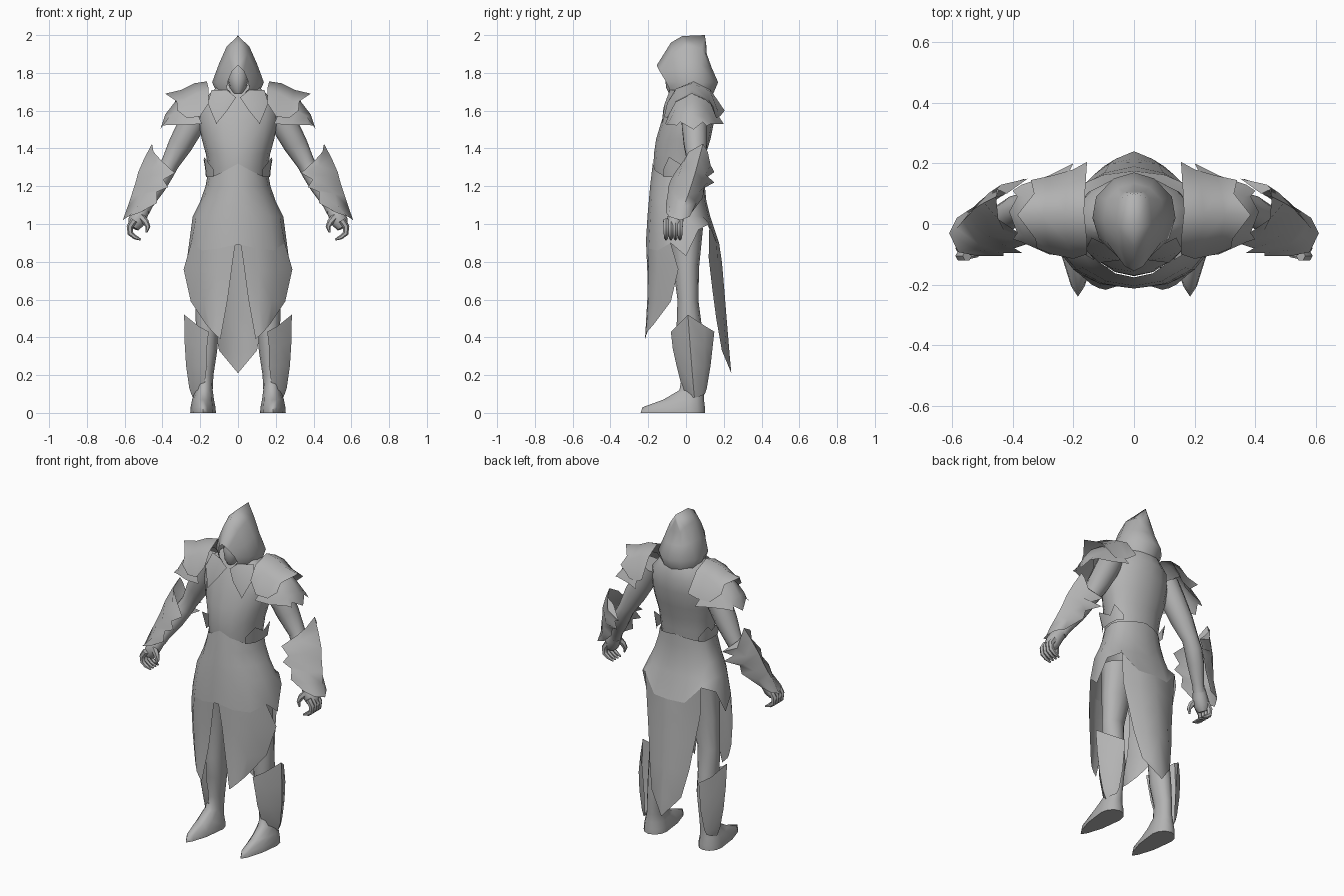
import bpy, bmesh, math
from mathutils import Vector

grey = bpy.data.materials.new("plain_grey")
grey.diffuse_color = (0.45, 0.45, 0.45, 1)


def finish(name, bm, ref, mirror=True, angle=50):
    """Weld, face outward from ref, smooth, mirror over x."""
    bmesh.ops.remove_doubles(bm, verts=bm.verts, dist=0.0005)
    bmesh.ops.recalc_face_normals(bm, faces=bm.faces)
    ref = Vector(ref)
    if sum(f.normal.dot(f.calc_center_median() - ref) * f.calc_area() for f in bm.faces) < 0:
        bmesh.ops.reverse_faces(bm, faces=bm.faces)
    me = bpy.data.meshes.new(name)
    bm.to_mesh(me)
    bm.free()
    me.materials.append(grey)
    for p in me.polygons:
        p.use_smooth = True
    me.set_sharp_from_angle(angle=math.radians(angle))
    ob = bpy.data.objects.new(name, me)
    bpy.context.collection.objects.link(ob)
    if mirror:
        m = ob.modifiers.new("mirror", 'MIRROR')
        m.use_clip = True
    return ob


def grid(bm, rows, closed=False):
    vs = [[bm.verts.new(p) for p in r] for r in rows]
    n = len(rows[0])
    for a, b in zip(vs, vs[1:]):
        for j in range(n if closed else n - 1):
            k = (j + 1) % n
            bm.faces.new((a[j], a[k], b[k], b[j]))
    return vs


def sheet(name, rows, ref, **kw):
    bm = bmesh.new()
    grid(bm, rows)
    return finish(name, bm, ref, **kw)


def loft(name, rings, mirror=True, n=12):
    """Stacked rings: x, y, z, half width, front depth, back depth, toe taper."""
    rows = []
    for x, y, z, rx, f, b, *t in rings:
        t = t[0] if t else 0
        row = []
        for i in range(n):
            a = 2 * math.pi * i / n
            s = math.sin(a)
            w = 1 - t * s * s if s < 0 else 1
            row.append((x + rx * math.cos(a) * w, y + s * (f if s < 0 else b), z))
        rows.append(row)
    bm = bmesh.new()
    vs = grid(bm, rows, True)
    bm.faces.new(vs[0])
    bm.faces.new(vs[-1])
    mid = rings[len(rings) // 2]
    return finish(name, bm, mid[:3], mirror)


def tube(name, path, n=8):
    """Round limb through points x, y, z, radius."""
    pts = [Vector(p[:3]) for p in path]
    rows = []
    for i, p in enumerate(pts):
        d = (pts[min(i + 1, len(pts) - 1)] - pts[max(i - 1, 0)]).normalized()
        u = d.cross(Vector((0, 1, 0))).normalized()
        v = d.cross(u)
        r = path[i][3]
        rows.append([p + r * (math.cos(2 * math.pi * k / n) * u + math.sin(2 * math.pi * k / n) * v)
                     for k in range(n)])
    bm = bmesh.new()
    vs = grid(bm, rows, True)
    bm.faces.new(vs[0])
    bm.faces.new(vs[-1])
    return finish(name, bm, pts[len(pts) // 2])


# Hood: bands from the face opening to the back seam
sheet("hood", [
    [(0, -.155, 1.84), (.03, -.14, 1.81), (.052, -.11, 1.76), (.06, -.09, 1.72), (.035, -.09, 1.69)],
    [(0, -.08, 1.96), (.05, -.075, 1.9), (.09, -.06, 1.82), (.115, -.05, 1.75), (.09, -.05, 1.69)],
    [(0, -.02, 1.995), (.06, 0, 1.94), (.1, .01, 1.85), (.137, .02, 1.75), (.11, .02, 1.69)],
    [(0, .1, 2.0), (.05, .085, 1.93), (.09, .08, 1.84), (.125, .09, 1.75), (.1, .09, 1.68)],
    [(0, .104, 1.97), (.035, .105, 1.9), (.052, .12, 1.83), (.067, .15, 1.75), (.055, .125, 1.68)],
    [(0, .107, 1.95), (0, .11, 1.9), (0, .135, 1.83), (0, .17, 1.75), (0, .14, 1.68)],
], (0, 0, 1.8), angle=75)

# Face inside the hood
loft("face", [(0, -.04, 1.69, .025, .05, .05), (0, -.04, 1.72, .045, .065, .06),
              (0, -.04, 1.77, .055, .07, .08), (0, -.02, 1.85, .055, .07, .08),
              (0, 0, 1.9, .03, .04, .05)], False)

# Torso and neck
loft("torso", [(0, 0, 1.22, .15, .165, .085), (0, 0, 1.30, .16, .172, .095),
               (0, 0, 1.37, .17, .17, .105), (0, 0, 1.45, .192, .158, .13),
               (0, 0, 1.55, .21, .128, .15), (0, 0, 1.63, .2, .1, .155),
               (0, 0, 1.69, .15, .07, .14), (0, 0, 1.735, .1, .05, .12)], False, 16)

# Pointed lapels over the chest
sheet("lapel", [[(.01, -.095, 1.67), (.06, -.085, 1.71), (.14, -.045, 1.71)],
                [(.05, -.12, 1.61), (.1, -.112, 1.64), (.16, -.085, 1.64)],
                [(.115, -.128, 1.53)] * 3], (0, .1, 1.6))

# Jagged side plates at the waist
sheet("waist_spike", [[(.13, -.12, 1.29), (.18, -.09, 1.355), (.172, .0, 1.3), (.183, .05, 1.345), (.14, .08, 1.28)],
                      [(.13, -.12, 1.25), (.165, -.07, 1.25), (.17, .0, 1.25), (.165, .05, 1.25), (.14, .08, 1.25)]],
      (0, 0, 1.3))

# Skirt: half rings running front to back, with peaked waist and ragged hem
N = 8
top = [1.32, 1.285, 1.26, 1.25, 1.25, 1.25, 1.25, 1.26, 1.27]
hem = [.89, .87, .86, .9, .83, .97, 1.0, .9, .9]
rows = []
for z, rx, f, b in [(None, .163, .176, .098), (1.2, .172, .19, .1), (1.12, .2, .197, .108),
                    (1.04, .24, .204, .128), (0, .268, .213, .175)]:
    row = []
    for j in range(N + 1):
        a = math.pi * (j / N - .5)
        s = math.sin(a)
        zz = top[j] if z is None else (z or hem[j])
        row.append((max(0, rx * math.cos(a)) if 0 < j < N else 0, s * (f if s < 0 else b), zz))
    rows.append(row)
sheet("skirt", rows, (0, 0, 1.1))

# Split front flaps hanging from the hem, each with a folded inner edge
hx = rows[-1]
sheet("front_flap", [
    [(.085, -.15, .89), (.015, -.211, .89), hx[1], hx[2], hx[3]],
    [(.09, -.14, .75), (.035, -.205, .75), (.11, -.198, .75), (.2, -.15, .75), (.288, -.04, .76)],
    [(.09, -.16, .58), (.055, -.205, .6), (.11, -.2, .6), (.18, -.165, .59), (.25, -.08, .59)],
    [(.093, -.217, .39), (.093, -.217, .39), (.115, -.212, .41), (.14, -.2, .435), (.17, -.17, .47)],
], (.12, .1, .7))

# Long pointed back tail continuing the hem
sheet("back_tail", [
    [hx[8], hx[7], hx[6]],
    [(0, .19, .8), (.1, .168, .8), (.18, .12, .82)],
    [(0, .203, .65), (.09, .18, .65), (.155, .14, .65)],
    [(0, .215, .5), (.08, .2, .5), (.135, .16, .5)],
    [(0, .23, .32), (.06, .215, .32), (.1, .19, .33)],
    [(0, .24, .21)] * 3], (0, -.1, .7))

# Legs running down into pointed boots
loft("leg", [(.185, .02, 0, .068, .26, .08, .45), (.185, .02, .03, .066, .25, .08, .45),
             (.185, .02, .07, .058, .14, .075, .3), (.18, .035, .12, .046, .07, .06),
             (.175, .04, .2, .045, .06, .06), (.165, .03, .33, .055, .07, .07),
             (.165, .015, .45, .058, .065, .07), (.16, .01, .6, .066, .055, .055),
             (.135, .01, .78, .085, .08, .06), (.11, .01, .98, .1, .11, .08)])

# Greaves: flared outer shells
sheet("greave", [
    [(.155, -.08, .43), (.21, -.05, .46), (.285, .01, .52), (.24, .1, .46), (.19, .15, .43)],
    [(.165, -.07, .34), (.225, -.04, .36), (.283, .02, .38), (.25, .1, .36), (.19, .14, .34)],
    [(.165, -.05, .25), (.225, -.03, .25), (.275, .03, .25), (.245, .1, .25), (.19, .13, .25)],
    [(.18, -.02, .13), (.215, -.01, .12), (.258, .04, .13), (.235, .09, .13), (.2, .11, .13)],
    [(.21, .0, .1), (.225, .01, .09), (.24, .045, .08), (.23, .08, .09), (.21, .1, .1)]],
      (.17, .03, .3))

# Shoulder armour: upper plate over a lower plate
sheet("upper_pauldron", [
    [(.155, -.1, 1.64), (.155, -.055, 1.715), (.165, .04, 1.755), (.16, .13, 1.71), (.155, .205, 1.6)],
    [(.2, -.115, 1.57), (.22, -.065, 1.69), (.23, .035, 1.745), (.22, .13, 1.7), (.2, .18, 1.57)],
    [(.27, -.1, 1.56), (.285, -.06, 1.65), (.3, .03, 1.71), (.285, .12, 1.66), (.27, .16, 1.56)],
    [(.32, -.08, 1.6), (.325, -.05, 1.65), (.385, .03, 1.69), (.33, .1, 1.66), (.34, .145, 1.62)]],
      (.22, .03, 1.5), angle=70)
sheet("lower_pauldron", [
    [(.19, -.11, 1.53), (.24, -.065, 1.64), (.27, .03, 1.69), (.24, .12, 1.65), (.2, .2, 1.53)],
    [(.28, -.1, 1.525), (.31, -.06, 1.6), (.335, .03, 1.645), (.31, .11, 1.61), (.28, .16, 1.53)],
    [(.37, -.06, 1.525), (.365, -.04, 1.57), (.385, .03, 1.58), (.365, .09, 1.57), (.37, .13, 1.53)],
    [(.4, -.05, 1.52), (.385, -.03, 1.54), (.412, .04, 1.5), (.385, .09, 1.54), (.4, .11, 1.52)]],
      (.24, .03, 1.45), angle=70)

# Arms
tube("arm", [(.2, .04, 1.62, .07), (.25, .045, 1.52, .07), (.305, .05, 1.42, .064),
             (.36, .055, 1.32, .048), (.39, .045, 1.27, .05), (.43, .02, 1.2, .048),
             (.48, -.02, 1.11, .034), (.5, -.035, 1.07, .034)], 10)

# Bracers: flared shells with torn edges
ridge = [(.455, .09, 1.425), (.495, .07, 1.35), (.528, .05, 1.275), (.545, .03, 1.21),
         (.565, .01, 1.15), (.585, -.015, 1.09), (.61, -.03, 1.02)]
front = [(.41, -.01, 1.34), (.335, -.06, 1.27), (.395, -.08, 1.235), (.37, -.095, 1.195),
         (.43, -.095, 1.17), (.43, -.105, 1.11), (.52, -.105, 1.06)]
back = [(.42, .1, 1.34), (.35, .15, 1.275), (.4, .115, 1.25), (.36, .15, 1.22),
        (.43, .095, 1.19), (.44, .09, 1.14), (.53, .03, 1.06)]


def between(p, q, out):
    m = (Vector(p) + Vector(q)) / 2
    return m + Vector((.015, out, 0))


sheet("bracer", [front, [between(p, q, -.025) for p, q in zip(front, ridge)], ridge,
                 [between(p, q, .02) for p, q in zip(back, ridge)], back], (.38, .02, 1.18), angle=70)

# Hands with curled fingers and thumb
tube("palm", [(.495, -.03, 1.09, .034), (.52, -.05, 1.05, .043), (.54, -.06, 1.01, .044),
              (.555, -.065, .98, .03)])
for i, y in enumerate((-.105, -.08, -.056, -.032)):
    tube("finger_%d" % (i + 1), [(.55, y, 1.02, .018), (.573, y, .985, .017), (.57, y, .95, .015),
                                 (.545, y, .93, .012), (.515, y, .917, .005)], 6)
tube("thumb", [(.515, -.075, 1.04, .02), (.488, -.09, 1.01, .017), (.477, -.095, .985, .013),
               (.485, -.098, .955, .005)], 6)
